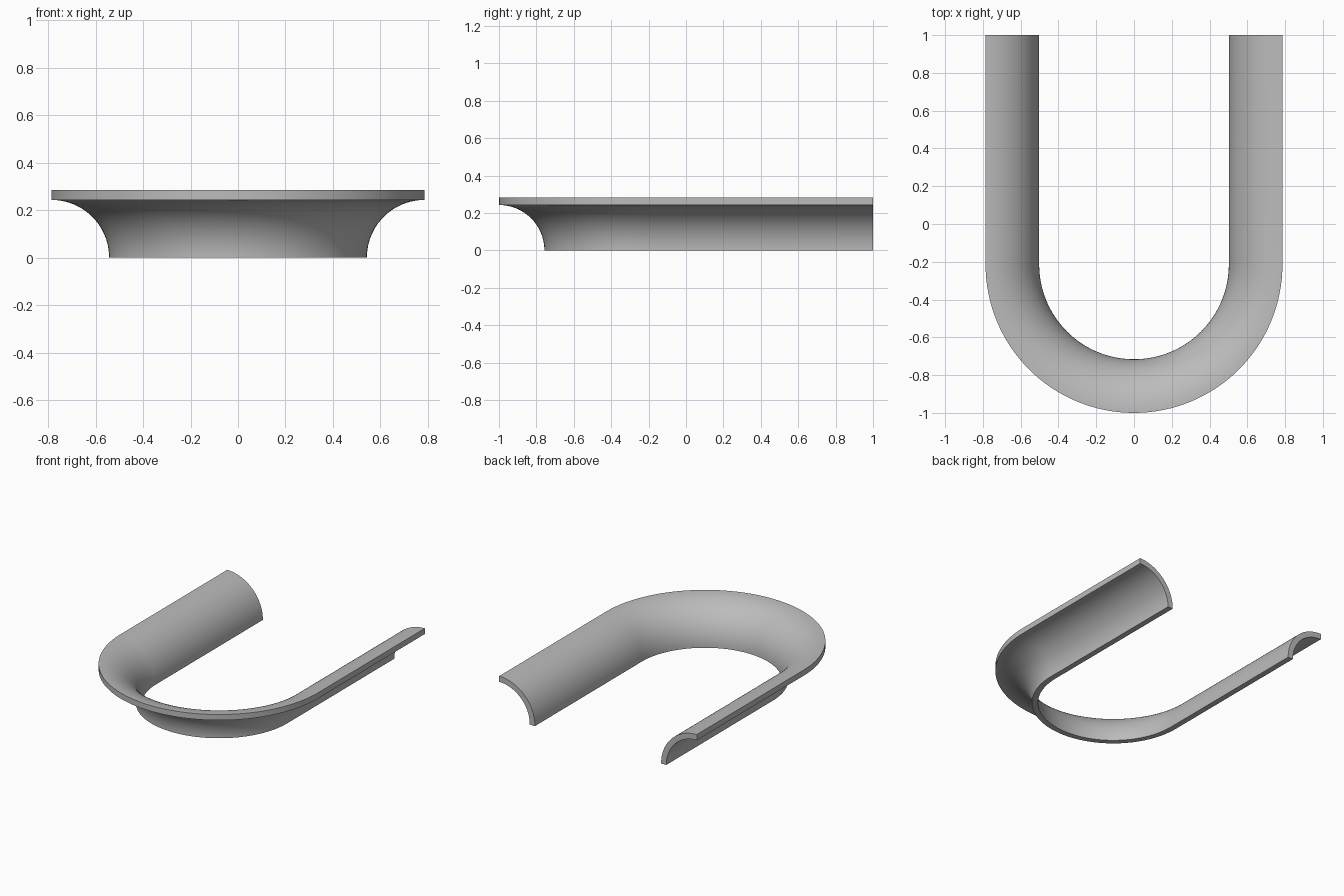
import bpy, bmesh
from math import sin, cos, pi, radians
from mathutils import Vector

cube = bpy.data.objects.get("Cube")
if cube:
    bpy.data.objects.remove(cube, do_unlink=True)

RIM = 0.786          # distance from the centre line to the outer rim
ROUND_OUT = 0.284    # radii of the quarter-round section
ROUND_IN = 0.243
BEND_Y = RIM - 1     # centre of the U bend
PROFILE_STEPS, BEND_STEPS = 24, 64

# Material
grey = bpy.data.materials.new("plain grey")
grey.use_nodes = True
colour = (0.5, 0.5, 0.5, 1)
grey.diffuse_color = colour
grey.node_tree.nodes["Principled BSDF"].inputs["Base Color"].default_value = colour


def quarter(radius):
    """Quarter arc from the foot up to the rim, as (distance, height)."""
    angles = [pi / 2 * i / PROFILE_STEPS for i in range(PROFILE_STEPS + 1)]
    return [(RIM - radius * cos(a), radius * sin(a)) for a in angles]


# Closed quarter-round section
section = quarter(ROUND_OUT) + quarter(ROUND_IN)[::-1]

# U-shaped path as (centre, outward direction)
path = [(Vector((0, 1, 0)), Vector((-1, 0, 0)))]
for i in range(BEND_STEPS + 1):
    a = pi + pi * i / BEND_STEPS
    path.append((Vector((0, BEND_Y, 0)), Vector((cos(a), sin(a), 0))))
path.append((Vector((0, 1, 0)), Vector((1, 0, 0))))

# Sweep the section along the path
bm = bmesh.new()
rings = [[bm.verts.new(centre + out * d + Vector((0, 0, h))) for d, h in section]
         for centre, out in path]
count = len(section)
for a, b in zip(rings, rings[1:]):
    for i in range(count):
        j = (i + 1) % count
        bm.faces.new((a[i], a[j], b[j], b[i]))

# Close both ends with quad strips
for ring in (rings[0], rings[-1]):
    for i in range(PROFILE_STEPS):
        bm.faces.new((ring[i], ring[i + 1], ring[count - 2 - i], ring[count - 1 - i]))
bmesh.ops.recalc_face_normals(bm, faces=bm.faces)

mesh = bpy.data.meshes.new("u_shaped_cove_trim")
bm.to_mesh(mesh)
bm.free()
mesh.materials.append(grey)
trim = bpy.data.objects.new("u_shaped_cove_trim", mesh)
bpy.context.collection.objects.link(trim)

# Smooth curves with crisp edges
bpy.ops.object.select_all(action='DESELECT')
trim.select_set(True)
bpy.context.view_layer.objects.active = trim
bpy.ops.object.shade_smooth_by_angle(angle=radians(30))
